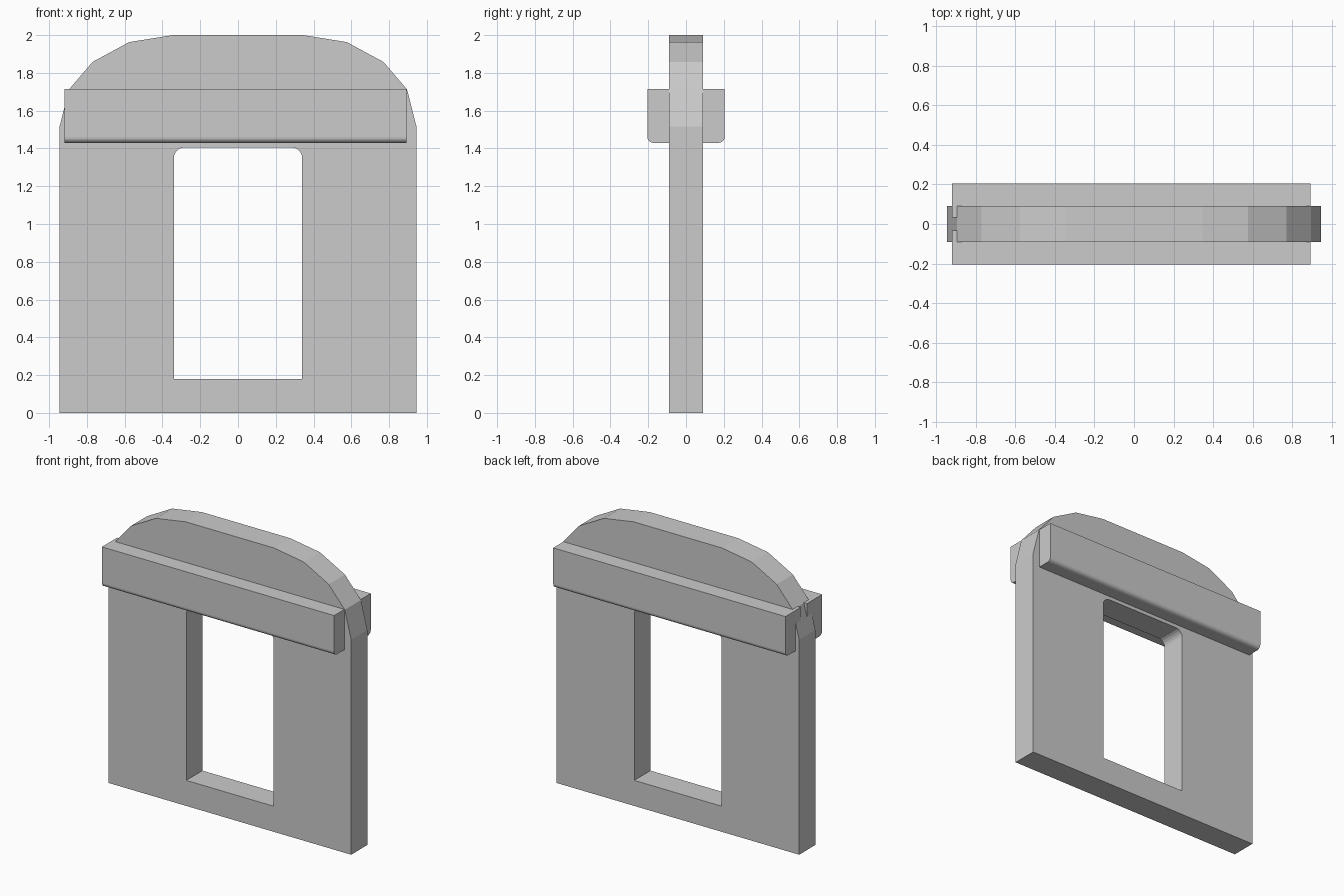
import bpy, bmesh
from math import sin, cos, pi

if "Cube" in bpy.data.objects:
    bpy.data.objects.remove(bpy.data.objects["Cube"])


def arc(cx, cy, r, a0, a1, n=5):
    """Points on an arc, angles in degrees."""
    steps = [(a0 + (a1 - a0) * i / n) * pi / 180 for i in range(n + 1)]
    return [(cx + r * cos(a), cy + r * sin(a)) for a in steps]


def extrude_profile(name, loops, half_depth, rotation, x=0.0):
    """Filled outline (with optional holes), extruded and turned into a clean mesh."""
    curve = bpy.data.curves.new(name, 'CURVE')
    curve.dimensions = '2D'
    curve.fill_mode = 'BOTH'
    curve.extrude = half_depth
    for loop in loops:
        spline = curve.splines.new('POLY')
        spline.points.add(len(loop) - 1)
        for p, (u, v) in zip(spline.points, loop):
            p.co = (u, v, 0, 1)
        spline.use_cyclic_u = True
    obj = bpy.data.objects.new(name, curve)
    bpy.context.collection.objects.link(obj)
    obj.rotation_euler = rotation
    obj.location.x = x
    bpy.ops.object.select_all(action='DESELECT')
    obj.select_set(True)
    bpy.context.view_layer.objects.active = obj
    bpy.ops.object.convert(target='MESH')
    obj = bpy.context.view_layer.objects.active
    obj.name = name
    bm = bmesh.new()
    bm.from_mesh(obj.data)
    bmesh.ops.remove_doubles(bm, verts=bm.verts, dist=1e-4)
    bmesh.ops.recalc_face_normals(bm, faces=bm.faces)
    for f in bm.faces:
        f.smooth = False
    bm.to_mesh(obj.data)
    bm.free()
    return obj


# Wall panel with faceted arched top and a doorway with rounded upper corners
right = [(0.945, 0), (0.945, 1.515), (0.895, 1.712), (0.77, 1.858), (0.576, 1.963), (0.345, 2.0)]
outline = right + [(-u, v) for u, v in reversed(right)]
r = 0.055
doorway = ([(-0.34, 0.18), (0.34, 0.18)]
           + arc(0.34 - r, 1.405 - r, r, 0, 90)
           + arc(-0.34 + r, 1.405 - r, r, 90, 180))
extrude_profile("wall_panel", [outline, doorway], 0.09, (pi / 2, 0, 0))

# Lintel beams, front and back, set into the panel, lower outer edge rounded
r = 0.03
section = ([(0.034, 1.714), (0.034, 1.43)]
           + arc(0.204 - r, 1.43 + r, r, -90, 0)
           + [(0.204, 1.714)])
for name, side in (("front_beam", -1), ("back_beam", 1)):
    loop = [(side * u, v) for u, v in section]
    extrude_profile(name, [loop], 0.905, (pi / 2, 0, pi / 2), x=-0.013)
